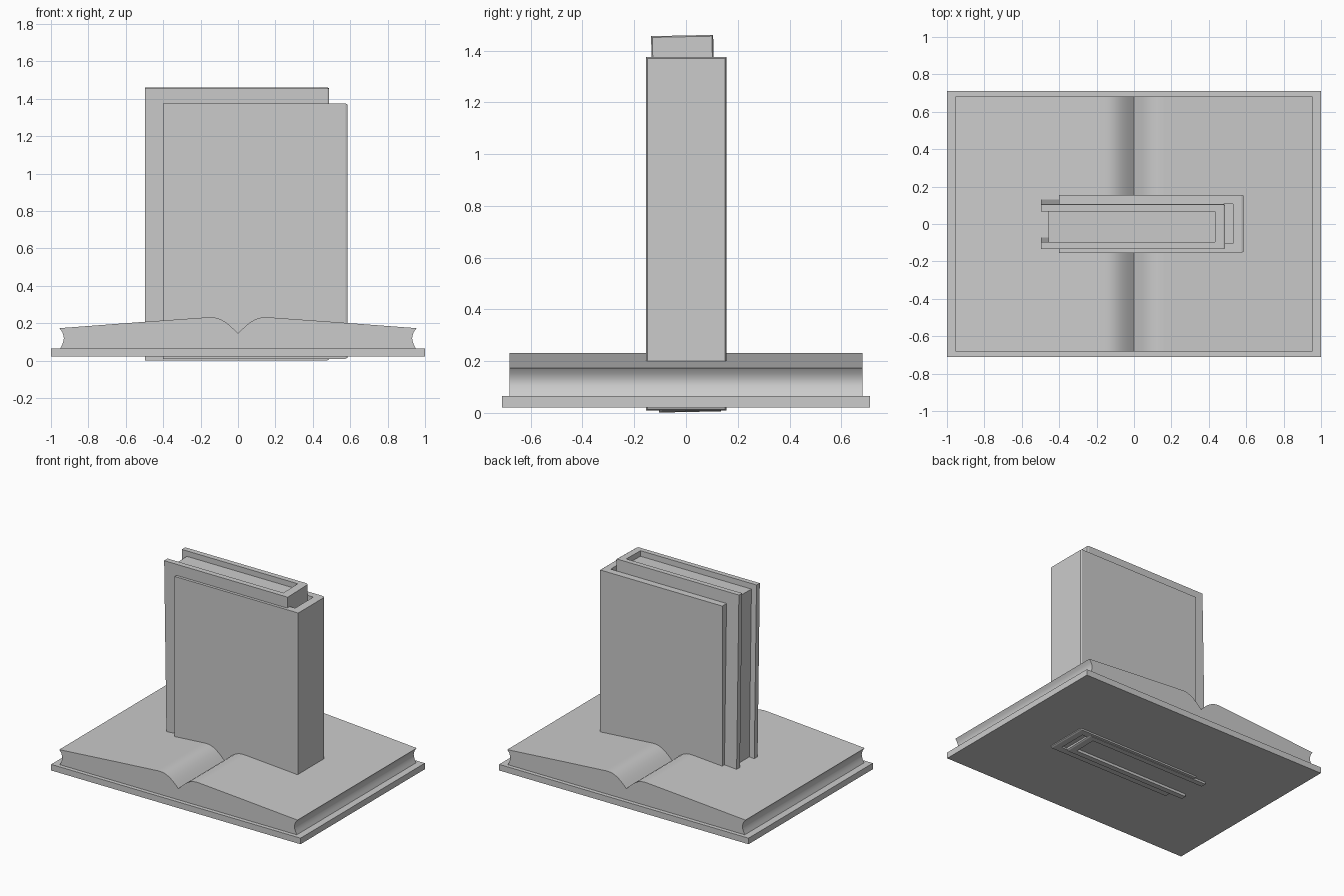
import bpy, bmesh
from mathutils import Matrix, Vector

if "Cube" in bpy.data.objects:
    bpy.data.objects.remove(bpy.data.objects["Cube"])


def prism(bm, pts, axis, lo, hi):
    """Extrude a 2D outline along 'y' (pts = x,z) or 'z' (pts = x,y)."""
    def at(p, d):
        return (p[0], d, p[1]) if axis == 'y' else (p[0], p[1], d)
    face = bm.faces.new([bm.verts.new(at(p, lo)) for p in pts])
    res = bmesh.ops.extrude_face_region(bm, geom=[face])
    verts = [g for g in res['geom'] if isinstance(g, bmesh.types.BMVert)]
    move = at((0, 0), hi - lo)
    bmesh.ops.translate(bm, verts=verts, vec=move)
    bmesh.ops.recalc_face_normals(bm, faces=bm.faces)


def finish(bm, name):
    me = bpy.data.meshes.new(name)
    bm.to_mesh(me)
    bm.free()
    ob = bpy.data.objects.new(name, me)
    bpy.context.collection.objects.link(ob)
    return ob


def box(name, x, y, z):
    bm = bmesh.new()
    prism(bm, [(x[0], y[0]), (x[1], y[0]), (x[1], y[1]), (x[0], y[1])], 'z', *z)
    return finish(bm, name)


def closed_book(name, centre, length, thick, height, board, tilt=0.0):
    l, t, h = length / 2, thick / 2, height / 2
    spine, chamfer = 0.055, 0.01
    place = Matrix.Translation(centre) @ Matrix.Rotation(tilt, 4, 'X')

    # wraparound cover: C-shaped outline with a chamfered spine
    bm = bmesh.new()
    xo, xi, yi = l - chamfer, l - spine, t - board
    prism(bm, [(-l, -t), (xo, -t), (xo, t), (-l, t),
               (-l, yi), (xi, yi), (xi, -yi), (-l, -yi)], 'z', -h, h)
    back = max(bm.faces, key=lambda f: f.calc_center_median().x)
    bmesh.ops.inset_individual(bm, faces=[back], thickness=0.007, depth=chamfer)
    finish(bm, name + "_cover").matrix_world = place

    # recessed page block
    r = 0.04
    pages = box(name + "_pages", (-l + r, xi), (-yi, yi), (-h + r, h - r))
    pages.matrix_world = place


# open book: cover board
box("open_book_cover", (-1, 1), (-0.712, 0.712), (0.021, 0.065))

# open book: page block with hollow fore-edges and a centre fold
half = [(0.95, 0.065), (0.94, 0.085), (0.933, 0.105), (0.931, 0.119),
        (0.933, 0.134), (0.94, 0.153), (0.955, 0.173),
        (0.50, 0.207), (0.20, 0.2285), (0.165, 0.231), (0.14, 0.2315),
        (0.115, 0.228), (0.09, 0.219), (0.065, 0.204), (0.04, 0.184),
        (0.02, 0.165)]
outline = half + [(0, 0.145)] + [(-x, z) for x, z in reversed(half)]
bm = bmesh.new()
prism(bm, outline, 'y', -0.683, 0.683)
pages = finish(bm, "open_book_pages")
bpy.context.view_layer.objects.active = pages
pages.select_set(True)
bpy.ops.object.shade_smooth_by_angle(angle=0.6)

# two standing books, the taller one leaning slightly forward
closed_book("wide_book", (0.0925, 0.001, 0.692), 0.985, 0.31, 1.365, 0.05)
closed_book("tall_book", (-0.005, 0, 0.731), 0.985, 0.24, 1.455, 0.038, tilt=0.0206)
